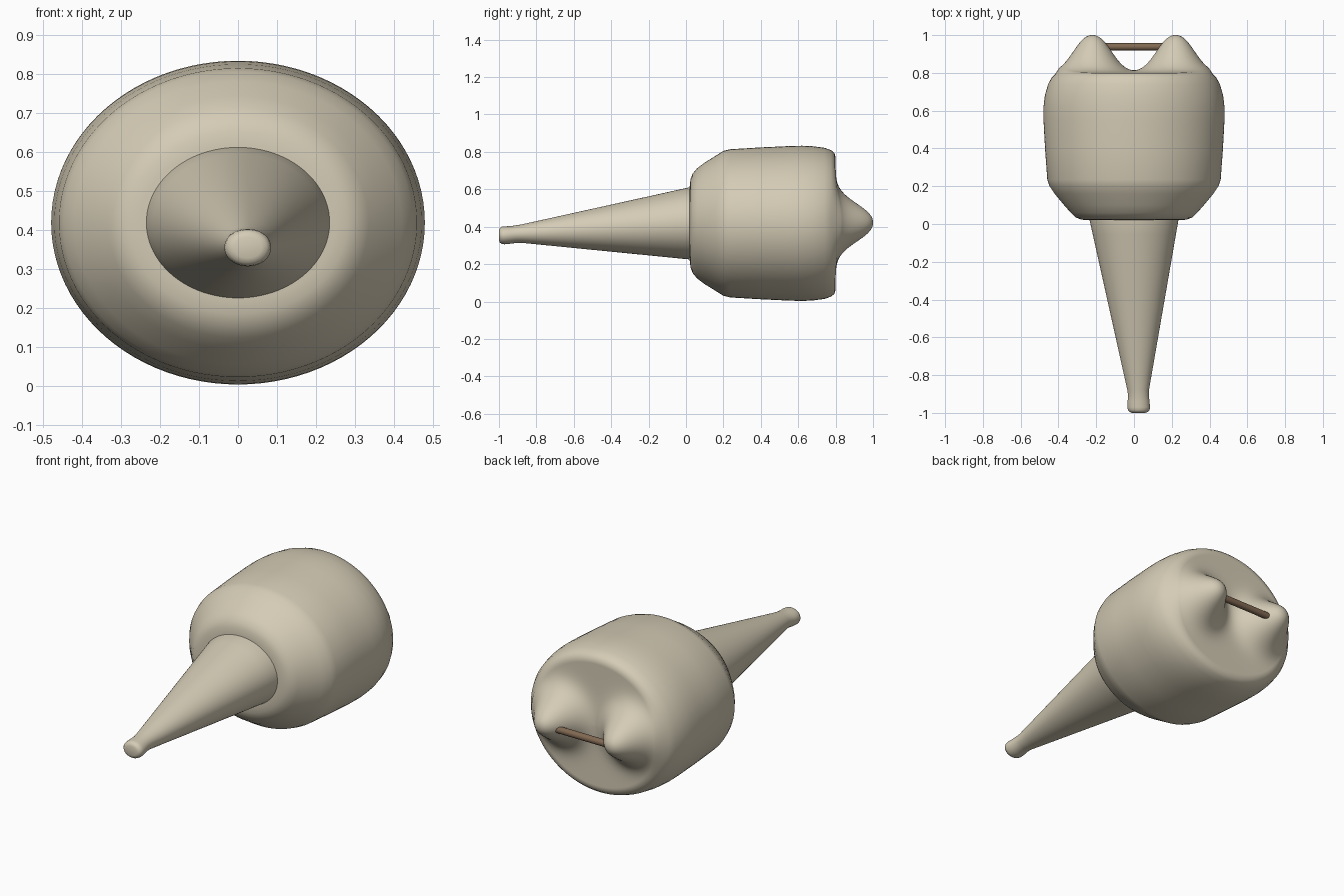
import bpy, bmesh, math

if "Cube" in bpy.data.objects:
    bpy.data.objects.remove(bpy.data.objects["Cube"])

CX_Z = 0.418   # height of the body axis
SEG = 96


def material(name, color):
    m = bpy.data.materials.new(name)
    m.diffuse_color = (*color, 1)
    m.use_nodes = True
    m.node_tree.nodes["Principled BSDF"].inputs["Base Color"].default_value = m.diffuse_color
    return m


beige = material("warm_beige", (0.66, 0.60, 0.465))
brown = material("rod_brown", (0.22, 0.14, 0.085))


def loft(name, rings, mat, warp=None, angle=40):
    """Skin elliptical rings (y, centre x, centre z, radius x, radius z) along y."""
    bm = bmesh.new()
    loops = []
    for y, cx, cz, rx, rz in rings:
        n = 1 if rx == 0 else SEG
        loop = []
        for i in range(n):
            a = 2 * math.pi * i / n
            x, z = cx + rx * math.cos(a), cz + rz * math.sin(a)
            loop.append(bm.verts.new((x, y + (warp(x, y, z) if warp else 0), z)))
        loops.append(loop)
    for a, b in zip(loops, loops[1:]):
        for i in range(SEG):
            quad = [a[i % len(a)], a[(i + 1) % len(a)], b[(i + 1) % len(b)], b[i % len(b)]]
            bm.faces.new(list(dict.fromkeys(quad)))
    bmesh.ops.recalc_face_normals(bm, faces=bm.faces)
    me = bpy.data.meshes.new(name)
    bm.to_mesh(me)
    bm.free()
    me.materials.append(mat)
    ob = bpy.data.objects.new(name, me)
    bpy.context.collection.objects.link(ob)
    bpy.ops.object.select_all(action='DESELECT')
    ob.select_set(True)
    bpy.context.view_layer.objects.active = ob
    bpy.ops.object.shade_smooth_by_angle(angle=math.radians(angle))
    return ob


def knobs(x, y, z):
    """Two soft cones raised from the rear face."""
    if y < 0.795:
        return 0
    return sum(0.2 * math.exp(-(math.hypot(x - s * 0.22, z - 0.422) / 0.13) ** 2.3)
               for s in (-1, 1))


# Barrel body with chamfered front, rounded rear rim and rear knobs
profile = [(0.02, 0, 0), (0.02, 0.25, 0.20), (0.024, 0.28, 0.235), (0.035, 0.31, 0.265),
           (0.06, 0.335, 0.295), (0.10, 0.37, 0.325), (0.16, 0.42, 0.362),
           (0.20, 0.447, 0.387), (0.235, 0.459, 0.396), (0.40, 0.471, 0.406),
           (0.55, 0.479, 0.413), (0.62, 0.479, 0.415), (0.68, 0.472, 0.412),
           (0.74, 0.455, 0.404), (0.775, 0.436, 0.392), (0.793, 0.418, 0.377),
           (0.80, 0.395, 0.355)]
body_rings = [(y, 0, CX_Z, rx, rz) for y, rx, rz in profile]
CAP = 36
body_rings += [(0.80, 0, CX_Z, 0.395 * (1 - k / CAP), 0.355 * (1 - k / CAP))
               for k in range(1, CAP + 1)]
loft("body", body_rings, beige, knobs, 50)

# Tapering spout that leans down and sideways to a rounded tip
spout_rings = [(0.03, 0, CX_Z, 0, 0), (0.03, 0, CX_Z, 0.236, 0.193)]
for k in range(13):
    t = k / 12
    spout_rings.append((0.02 - 0.90 * t, 0.022 * t, CX_Z - 0.055 * t,
                        0.235 - 0.178 * t, 0.193 - 0.144 * t))
spout_rings += [(-0.91, 0.024, 0.360, 0.055, 0.047), (-0.94, 0.024, 0.356, 0.058, 0.047),
                (-0.97, 0.025, 0.354, 0.060, 0.048), (-0.985, 0.025, 0.354, 0.057, 0.046),
                (-0.995, 0.025, 0.354, 0.049, 0.039), (-1.0, 0.025, 0.354, 0.035, 0.027),
                (-1.0, 0.025, 0.354, 0, 0)]
loft("spout", spout_rings, beige, None, 60)

# Thin rod joining the two knobs
R = 0.019
rod_rings = [(-0.17, 0, 0, 0, 0), (-0.17, 0, 0, R, R), (0.17, 0, 0, R, R), (0.17, 0, 0, 0, 0)]
rod = loft("rod", rod_rings, brown)
rod.rotation_euler = (0, 0, -math.pi / 2)
rod.location = (0, 0.938, 0.405)
